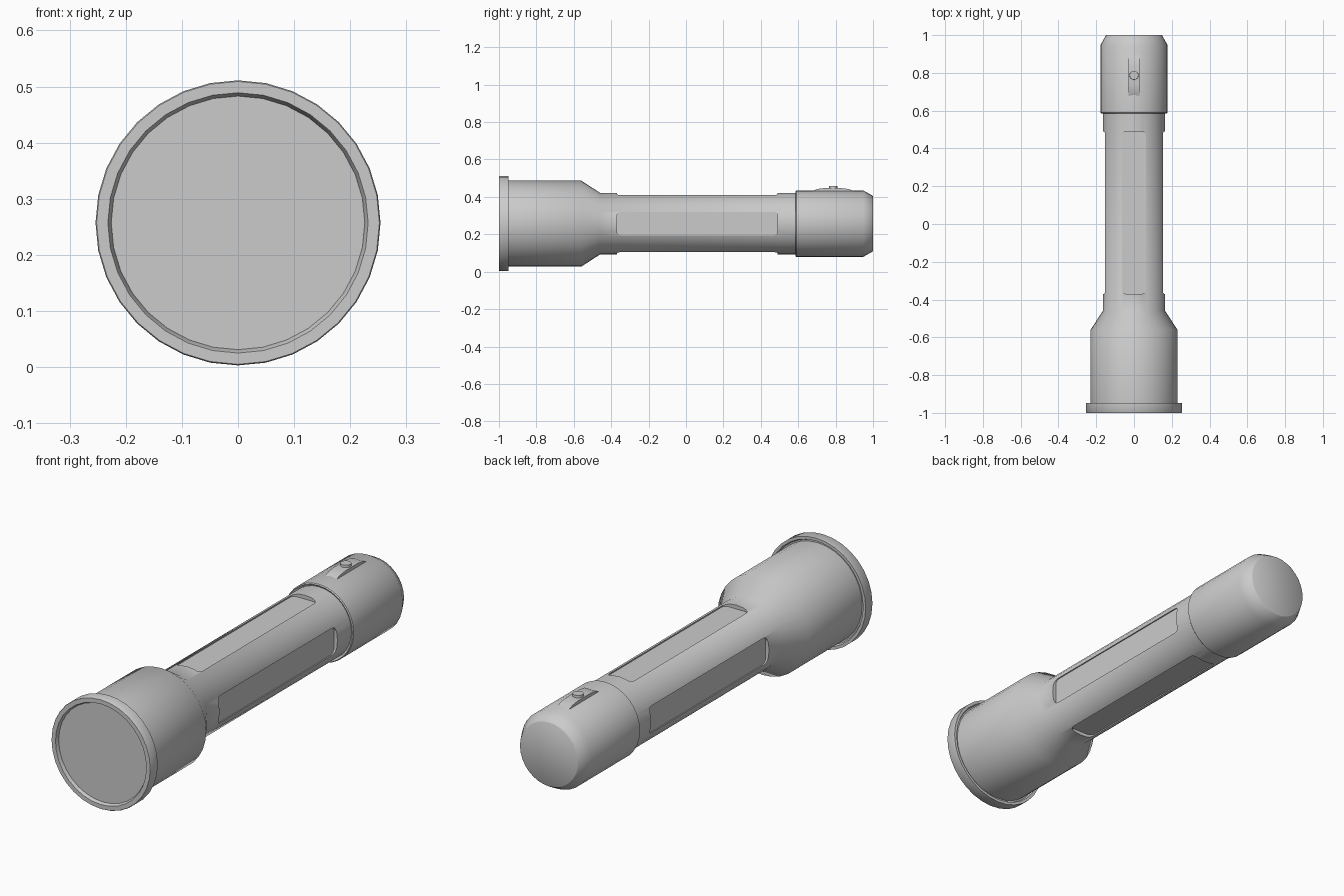
import bpy, bmesh, math
from mathutils import Matrix

if "Cube" in bpy.data.objects:
    bpy.data.objects.remove(bpy.data.objects["Cube"])

CZ = 0.257      # height of the torch axis
SIDES = 32


def finish(name, bm, angle=40):
    bmesh.ops.recalc_face_normals(bm, faces=bm.faces[:])
    me = bpy.data.meshes.new(name)
    bm.to_mesh(me)
    bm.free()
    ob = bpy.data.objects.new(name, me)
    bpy.context.collection.objects.link(ob)
    smooth(ob, angle)
    return ob


def smooth(ob, angle):
    bpy.ops.object.select_all(action='DESELECT')
    ob.select_set(True)
    bpy.context.view_layer.objects.active = ob
    bpy.ops.object.shade_smooth_by_angle(angle=math.radians(angle))


def lathe(name, profile, ring=False):
    """Turn (radius, y) points around the axis; capped ends or a closed ring."""
    bm = bmesh.new()
    loops = []
    for r, y in profile:
        loops.append([bm.verts.new((r * math.sin(2 * math.pi * i / SIDES), y,
                                    CZ + r * math.cos(2 * math.pi * i / SIDES)))
                      for i in range(SIDES)])
    pairs = list(zip(loops, loops[1:]))
    if ring:
        pairs.append((loops[-1], loops[0]))
    else:
        bm.faces.new(loops[0])
        bm.faces.new(loops[-1])
    for a, b in pairs:
        for i in range(SIDES):
            j = (i + 1) % SIDES
            bm.faces.new((a[i], a[j], b[j], b[i]))
    return finish(name, bm)


def panel_cutter(turn):
    """Rounded slab that cuts one flat grip panel."""
    bm = bmesh.new()
    bmesh.ops.create_cube(bm, size=1)
    bmesh.ops.scale(bm, vec=(0.125, 0.86, 0.1), verts=bm.verts)
    upright = [e for e in bm.edges
               if abs(e.verts[0].co.z - e.verts[1].co.z) > 0.05]
    bmesh.ops.bevel(bm, geom=upright, offset=0.022, segments=4,
                    profile=0.5, affect='EDGES')
    bmesh.ops.translate(bm, vec=(0, 0.06, 0.147 + 0.05), verts=bm.verts)
    bm.transform(Matrix.Translation((0, 0, CZ)) @ Matrix.Rotation(turn, 4, 'Y'))
    ob = finish("panel_cutter", bm)
    ob.hide_render = True
    return ob


# Head, cone and grip in one turned solid; its front disc is the lens
body = lathe("head_and_grip", [(0.228, -0.985), (0.23, -0.95), (0.23, -0.56),
                               (0.165, -0.46), (0.165, 0.61)])

# Four recessed grip panels
for k in range(4):
    cutter = panel_cutter(k * math.pi / 2)
    mod = body.modifiers.new("panel", 'BOOLEAN')
    mod.operation = 'DIFFERENCE'
    mod.solver = 'EXACT'
    mod.object = cutter
    bpy.context.view_layer.objects.active = body
    bpy.ops.object.modifier_apply(modifier=mod.name)
    bpy.data.objects.remove(cutter)
smooth(body, 40)

# Front rim
lathe("front_rim", [(0.252, -1), (0.254, -0.997), (0.254, -0.948),
                    (0.241, -0.948), (0.236, -0.958), (0.224, -0.958),
                    (0.226, -0.986), (0.232, -1)], ring=True)

# Tail cap
lathe("tail_cap", [(0.166, 0.592), (0.174, 0.586), (0.178, 0.59), (0.178, 0.947),
                   (0.149, 0.998), (0.146, 1.0)])

# Arched switch plate
bm = bmesh.new()
arch = [(0.675, 0.41), (0.675, 0.431), (0.70, 0.442), (0.74, 0.447), (0.83, 0.447),
        (0.87, 0.442), (0.898, 0.431), (0.898, 0.41)]
face = bm.faces.new([bm.verts.new((-0.03, y, z)) for y, z in arch])
out = bmesh.ops.extrude_face_region(bm, geom=[face])
bmesh.ops.translate(bm, vec=(0.06, 0, 0),
                    verts=[v for v in out["geom"] if isinstance(v, bmesh.types.BMVert)])
finish("switch_plate", bm)

# Switch button
bm = bmesh.new()
bmesh.ops.create_cone(bm, cap_ends=True, segments=20, radius1=0.025, radius2=0.023,
                      depth=0.03, matrix=Matrix.Translation((0, 0.787, 0.443)))
finish("switch_button", bm)
